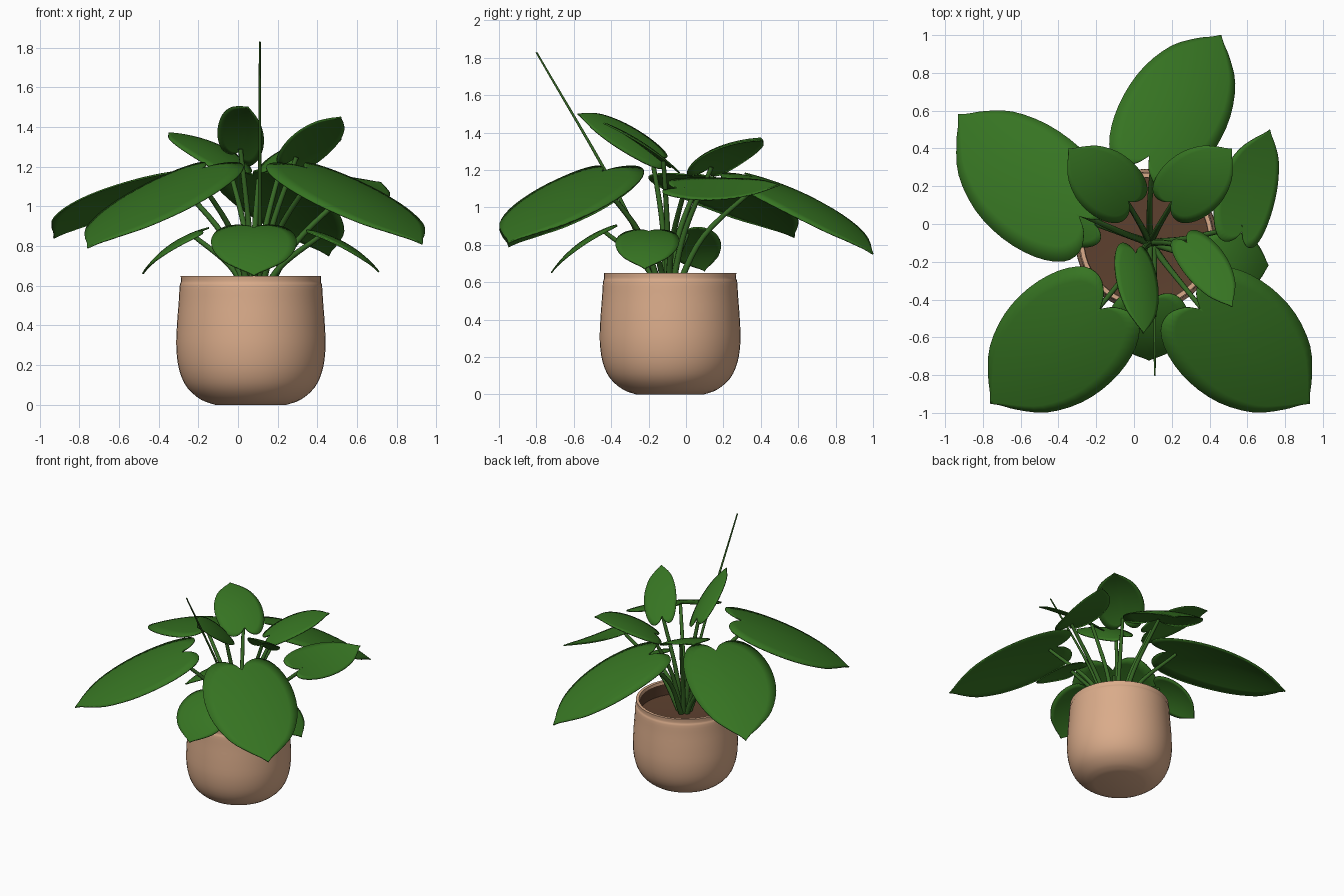
import bpy, bmesh, math
from mathutils import Vector

if "Cube" in bpy.data.objects:
    bpy.data.objects.remove(bpy.data.objects["Cube"])


def material(name, rgb):
    m = bpy.data.materials.new(name)
    m.diffuse_color = (*rgb, 1)
    m.use_nodes = True
    m.node_tree.nodes["Principled BSDF"].inputs["Base Color"].default_value = m.diffuse_color
    return m


TAN = material("tan_clay", (0.7, 0.41, 0.255))
SOIL = material("dark_brown_soil", (0.11, 0.052, 0.028))
GREEN = material("leaf_green", (0.037, 0.175, 0.016))
STEM = material("stem_green", (0.037, 0.14, 0.018))


def finish(bm, name, mat, angle=60):
    bmesh.ops.remove_doubles(bm, verts=bm.verts, dist=1e-5)
    me = bpy.data.meshes.new(name)
    bm.to_mesh(me)
    bm.free()
    ob = bpy.data.objects.new(name, me)
    bpy.context.collection.objects.link(ob)
    me.materials.append(mat)
    bpy.ops.object.select_all(action='DESELECT')
    bpy.context.view_layer.objects.active = ob
    ob.select_set(True)
    bpy.ops.object.shade_smooth_by_angle(angle=math.radians(angle))
    return ob


def smooth_path(pts, k):
    """Catmull-Rom points through pts, k steps per span."""
    p = [Vector(q) for q in pts]
    p = [2 * p[0] - p[1]] + p + [2 * p[-1] - p[-2]]
    out = []
    for i in range(1, len(p) - 2):
        a, b, c, d = p[i - 1:i + 3]
        for j in range(k):
            t = j / k
            out.append(0.5 * (2 * b + (c - a) * t + (2 * a - 5 * b + 4 * c - d) * t * t
                              + (3 * b - a - 3 * c + d) * t ** 3))
    return out + [p[-2]]


def lathe(name, profile, mat, n=48, centre=(0.065, -0.085)):
    bm = bmesh.new()
    rings = []
    for r, z in profile:
        rings.append([bm.verts.new((centre[0] + r * math.cos(2 * math.pi * i / n),
                                    centre[1] + r * math.sin(2 * math.pi * i / n), z))
                      for i in range(n)] if r > 0 else [bm.verts.new((*centre, z))] * n)
    for a, b in zip(rings, rings[1:]):
        for i in range(n):
            j = (i + 1) % n
            bm.faces.new(list(dict.fromkeys((a[i], a[j], b[j], b[i]))))
    return finish(bm, name, mat, 50)


# Pot shell with a rounded base, slight neck and thin rim
WALL = [(0.18, 0.0), (0.25, 0.025), (0.32, 0.085), (0.36, 0.17), (0.376, 0.28),
        (0.373, 0.4), (0.364, 0.52), (0.359, 0.6), (0.353, 0.62), (0.354, 0.65)]
curve = [(q.x, q.y) for q in smooth_path([(r, z, 0) for r, z in WALL], 3)]
lathe("pot", [(0, 0)] + curve + [(0.332, 0.65), (0.328, 0.63)], TAN)
# Dark inner wall and soil bed
lathe("soil_and_inner_wall", [(0.328, 0.63), (0.33, 0.54), (0.2, 0.53), (0, 0.54)], SOIL)

# Half outline of a heart-shaped blade: (along, across)
OUTLINE = [(0, 0), (-0.08, 0.14), (-0.13, 0.4), (-0.09, 0.68), (0.06, 0.9), (0.28, 1),
           (0.52, 0.94), (0.74, 0.7), (0.88, 0.36), (0.95, 0.13), (1, 0)]
EDGE = smooth_path([(a, b, 0) for a, b in OUTLINE], 3)


def leaf(name, base, tip, halves, hint, arch, fold):
    base, tip = Vector(base), Vector(tip)
    axis = tip - base
    side = axis.cross(Vector(hint)).normalized()
    up = side.cross(axis).normalized()
    bm = bmesh.new()
    n, cols = len(EDGE) - 1, 5
    for sign, half in zip((-1, 1), halves):
        grid = []
        for i, e in enumerate(EDGE):
            row = []
            for c in range(cols + 1):
                f = c / cols
                s = (i / n) * (1 - f) + e.x * f
                t = e.y * f
                h = arch * 4 * s * (1 - s) - fold * t * t
                row.append(bm.verts.new(base + axis * s + side * (sign * t * half) + up * h))
            grid.append(row)
        for i in range(n):
            for c in range(cols):
                q = [grid[i][c], grid[i + 1][c], grid[i + 1][c + 1], grid[i][c + 1]]
                bm.faces.new(q if sign < 0 else q[::-1])
    bmesh.ops.remove_doubles(bm, verts=bm.verts, dist=1e-5)
    bmesh.ops.dissolve_degenerate(bm, edges=bm.edges, dist=1e-5)
    bmesh.ops.recalc_face_normals(bm, faces=bm.faces)
    ob = finish(bm, name, GREEN)
    mod = ob.modifiers.new("thickness", 'SOLIDIFY')
    mod.thickness = 0.008
    mod.offset = 0


def tube(name, pts, r0, r1, n=8):
    path = smooth_path(pts, 6)
    bm = bmesh.new()
    rings = []
    for i, p in enumerate(path):
        d = (path[min(i + 1, len(path) - 1)] - path[max(i - 1, 0)]).normalized()
        u = d.cross(Vector((0.3, 1, 0.1))).normalized()
        v = d.cross(u)
        r = r0 + (r1 - r0) * i / (len(path) - 1)
        rings.append([bm.verts.new(p + r * (u * math.cos(2 * math.pi * k / n)
                                            + v * math.sin(2 * math.pi * k / n)))
                      for k in range(n)])
    for a, b in zip(rings, rings[1:]):
        for k in range(n):
            bm.faces.new((a[k], a[(k + 1) % n], b[(k + 1) % n], b[k]))
    bm.faces.new(rings[0])
    bm.faces.new(rings[-1])
    bmesh.ops.recalc_face_normals(bm, faces=bm.faces)
    finish(bm, name, STEM)


UP = (0, 0, 1)
# name, notch, tip, half widths (left, right of the midrib), normal hint, arch, edge fold
LEAVES = [
    ("front_left_leaf", (-0.18, -0.45, 1.19), (-0.76, -0.95, 0.79), (0.33, 0.33), UP, 0.03, 0.04),
    ("front_right_leaf", (0.35, -0.45, 1.19), (0.93, -0.95, 0.81), (0.33, 0.33), UP, 0.03, 0.04),
    ("left_leaf", (-0.29, 0.04, 1.17), (-0.93, 0.58, 0.84), (0.35, 0.28), UP, 0.05, 0.04),
    ("back_leaf", (0.08, 0.36, 1.16), (0.46, 1.0, 0.75), (0.28, 0.28), UP, 0.05, 0.04),
    ("right_leaf", (0.57, -0.04, 1.1), (0.72, 0.5, 1.12), (0.19, 0.14), (0.38, 0, 1), -0.02, 0.0),
    ("upper_left_leaf", (-0.03, 0.12, 1.21), (-0.35, 0.4, 1.37), (0.18, 0.17), UP, 0.03, 0.02),
    ("upper_right_leaf", (0.2, 0.12, 1.21), (0.52, 0.4, 1.36), (0.17, 0.18), UP, 0.03, 0.02),
    ("top_front_leaf", (0.01, -0.16, 1.28), (0.05, -0.58, 1.5), (0.12, 0.14),
     (0.5, 0, 0.86), 0.02, 0.02),
    ("top_right_leaf", (0.28, -0.1, 1.24), (0.52, -0.44, 1.45), (0.13, 0.11),
     (0, 0.5, 0.86), 0.02, 0.01),
    ("low_front_leaf", (0.08, -0.42, 0.89), (0.08, -0.72, 0.65), (0.215, 0.215), UP, 0.03, 0.02),
    ("low_right_leaf", (0.4, -0.2, 0.87), (0.71, -0.22, 0.67), (0.17, 0.17), UP, 0.03, 0.02),
    ("low_left_leaf", (-0.21, 0.0, 0.87), (-0.48, 0.1, 0.66), (0.15, 0.15),
     (-0.63, 0, 0.78), 0.03, 0.02),
]
# halves are listed left then right when looking from notch to tip
ROOT = Vector((0.085, -0.1, 0.53))
for name, base, tip, (left, right), hint, arch, fold in LEAVES:
    leaf(name, base, tip, (left, right), hint, arch, fold)
    b, t = Vector(base), Vector(tip)
    # Stalk rises from the soil and bends out to the notch
    out = Vector((b.x - ROOT.x, b.y - ROOT.y, 0))
    start = ROOT + out * 0.08
    mid = ROOT + out * 0.42 + Vector((0, 0, (b.z - ROOT.z) * 0.5))
    end = b + (t - b) * 0.06 - Vector((0, 0, 0.004))
    tube(name.replace("leaf", "stalk"), [start, mid, end], 0.019, 0.012)

# Rolled new shoot, long and thin
tube("new_shoot", [(0.11, -0.12, 0.54), (0.11, -0.38, 1.1), (0.11, -0.8, 1.83)], 0.014, 0.005)
